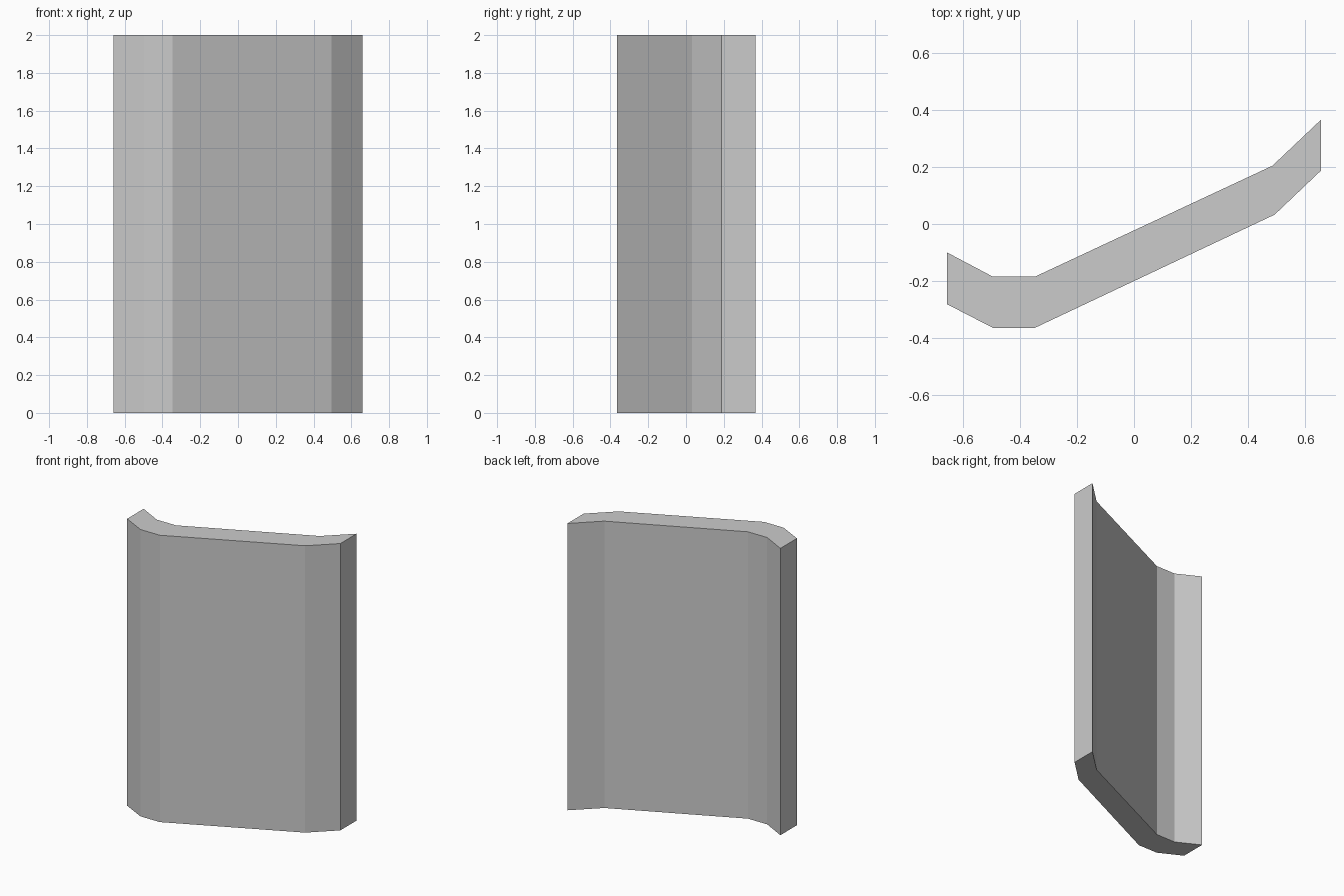
import bpy
import bmesh

if "Cube" in bpy.data.objects:
    bpy.data.objects.remove(bpy.data.objects["Cube"])

HEIGHT = 2.0

# Plan outline of the bent panel: back edge left to right, front edge right to left
back_edge = [(-0.658, -0.10), (-0.497, -0.185), (-0.348, -0.185), (0.487, 0.205), (0.658, 0.367)]
front_edge = [(-0.658, -0.282), (-0.497, -0.365), (-0.348, -0.365), (0.495, 0.033), (0.658, 0.188)]

bm = bmesh.new()


def ring(z):
    return [[bm.verts.new((x, y, z)) for x, y in edge] for edge in (back_edge, front_edge)]


bottom_back, bottom_front = ring(0.0)
top_back, top_front = ring(HEIGHT)

# Flat strips along the panel: both walls, top and bottom
for i in range(len(back_edge) - 1):
    for a, b in ((bottom_back, top_back), (bottom_front, top_front),
                 (bottom_back, bottom_front), (top_back, top_front)):
        bm.faces.new((a[i], a[i + 1], b[i + 1], b[i]))

# End caps
for i in (0, -1):
    bm.faces.new((bottom_back[i], bottom_front[i], top_front[i], top_back[i]))

bmesh.ops.recalc_face_normals(bm, faces=bm.faces)
mesh = bpy.data.meshes.new("bent_panel")
bm.to_mesh(mesh)
bm.free()
panel = bpy.data.objects.new("bent_panel", mesh)
bpy.context.collection.objects.link(panel)
